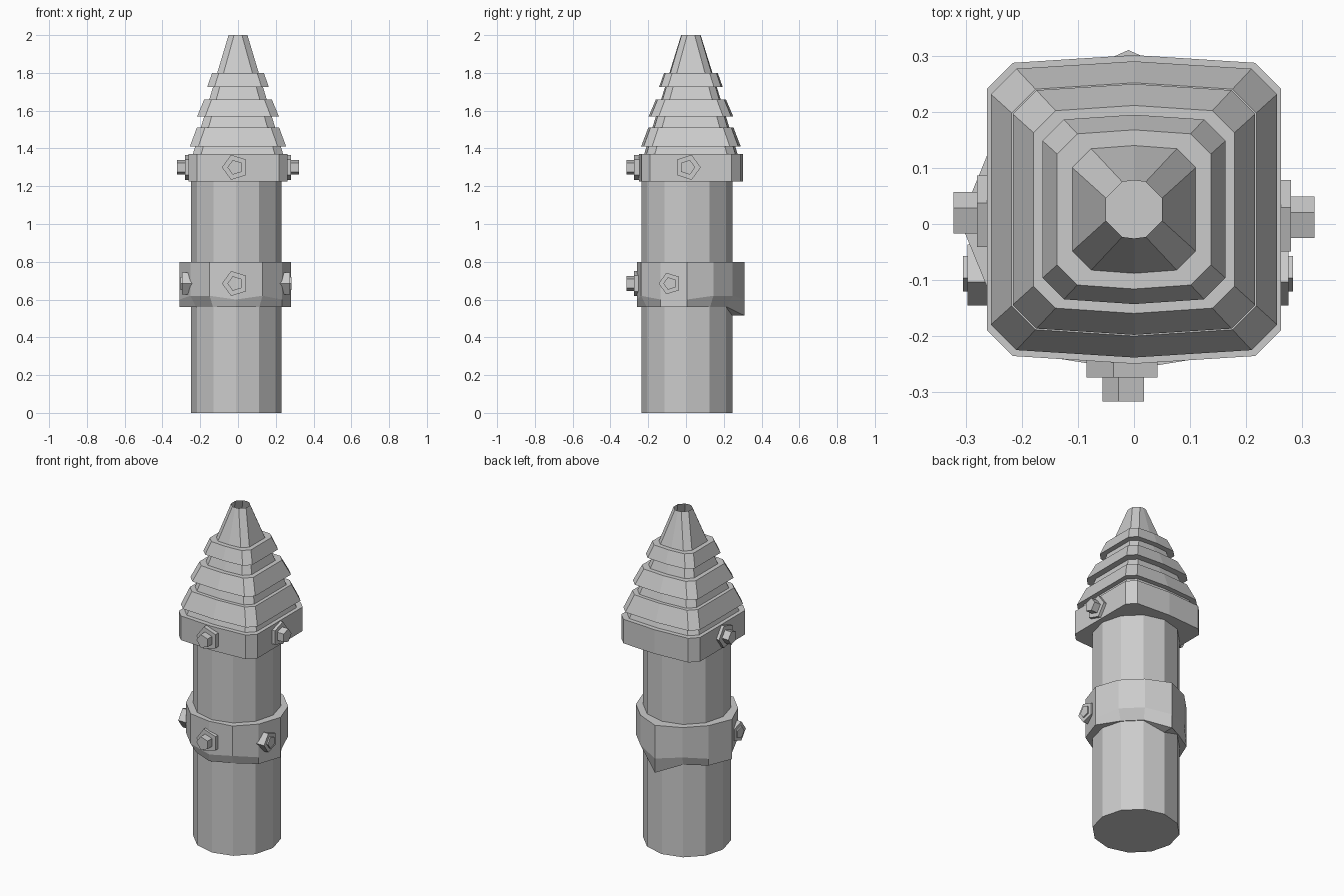
import bpy, bmesh, math
from mathutils import Vector

if "Cube" in bpy.data.objects:
    bpy.data.objects.remove(bpy.data.objects["Cube"], do_unlink=True)

grey = bpy.data.materials.new("light_grey")
grey.use_nodes = True
colour = (0.6, 0.6, 0.6, 1)
grey.diffuse_color = colour
grey.node_tree.nodes["Principled BSDF"].inputs["Base Color"].default_value = colour


def loft(name, rings, cap_start=True, cap_end=True):
    """Skin a stack of rings that share one vertex count."""
    bm = bmesh.new()
    loops = [[bm.verts.new(p) for p in ring] for ring in rings]
    n = len(loops[0])
    for a, b in zip(loops, loops[1:]):
        for i in range(n):
            j = (i + 1) % n
            bm.faces.new((a[i], a[j], b[j], b[i]))
    if cap_start:
        bm.faces.new(loops[0][::-1])
    if cap_end:
        bm.faces.new(loops[-1])
    bmesh.ops.recalc_face_normals(bm, faces=bm.faces)
    mesh = bpy.data.meshes.new(name)
    bm.to_mesh(mesh)
    bm.free()
    mesh.materials.append(grey)
    obj = bpy.data.objects.new(name, mesh)
    bpy.context.collection.objects.link(obj)
    return obj


def box_ring(hx, hy, z):
    """Chamfered rectangle, its front and back gently pointed."""
    c = 0.025 + 0.08 * hx
    y = hy * 0.95
    half = [(hx, y - c), (hx - c, y), (0, hy), (c - hx, y), (-hx, y - c)]
    return [(x, 0.026 + v, z) for x, v in half + [(-x, -v) for x, v in half]]


def round_ring(radii, heights):
    """Twelve-sided ring around the shaft axis."""
    return [(-0.01 + r * math.cos(math.radians(30 * i)),
             0.005 + r * math.sin(math.radians(30 * i)), z)
            for i, (r, z) in enumerate(zip(radii, heights))]


def bolt(name, base, out, point, steps):
    """Pentagon plate and head; steps are (radius, start, end) along out."""
    base, out, point = Vector(base), Vector(out), Vector(point)
    for part, (r, start, end) in zip(("plate", "head"), steps):
        rings = [[base + out * d
                  + point * r * math.cos(math.tau * i / 5)
                  + Vector((0, 0, r * math.sin(math.tau * i / 5)))
                  for i in range(5)] for d in (start, end)]
        loft(name + "_" + part, rings)


# Shaft
loft("shaft", [round_ring([0.24] * 12, [z] * 12) for z in (0, 1.3)])

# Upper collar
loft("upper_collar", [box_ring(0.262, 0.275, z) for z in (1.225, 1.37)])


# Stepped hollow spire: a straight core with three flared tiers
def core(z):
    h = 0.05 + 0.3 * (2 - z)
    return box_ring(h, h * 1.035, z)


rings = [core(1.37)]
for low, wide, high, narrow in ((1.41, 0.255, 1.51, 0.218),
                                (1.57, 0.216, 1.66, 0.179),
                                (1.725, 0.163, 1.8, 0.137)):
    rings += [core(low), box_ring(wide, wide * 1.035, low),
              box_ring(narrow, narrow * 1.035, high), core(high)]
rings.append(core(2))
loft("stepped_spire", rings, False, False)

# Lower clamp: full depth on its four sides, tapering in at the corners
outer, middle, edge, bottom = [], [], [], []
sides = {0: 0.29, 3: 0.305, 6: 0.3, 9: 0.265}
for i in range(12):
    r = sides.get(i, 0.28)
    corner = i in (1, 2, 4, 7, 8, 10)
    outer.append(r)
    middle.append(0.62 if corner else 0.6)
    edge.append(0.245 if corner else r)
    bottom.append(0.515 if i == 3 else 0.56)
loft("lower_clamp", [round_ring(outer, [0.8] * 12), round_ring(outer, middle),
                     round_ring(edge, bottom), round_ring([0.23] * 12, bottom)],
     True, False)

# Bolts
large = [(0.07, 0.2, 0.28), (0.041, 0.2, 0.322)]
bolt("collar_left_bolt", (0, 0.008, 1.3), (1, 0, 0), (0, 1, 0), large)
bolt("collar_right_bolt", (0, 0.016, 1.3), (-1, 0, 0), (0, 1, 0), large)
bolt("collar_front_bolt", (-0.015, 0.006, 1.3), (0, -1, 0), (-1, 0, 0), large)
bolt("clamp_front_bolt", (-0.015, 0.006, 0.685), (0, -1, 0), (-1, 0, 0), large)

# Half-sunk bolts on the clamp sides
for name, s, x in (("clamp_left_bolt", 1, 0.0), ("clamp_right_bolt", -1, -0.022)):
    bolt(name, (x, -0.085, 0.685), (s, 0, 0), (0, -1, 0),
         [(0.06, 0.2, 0.275), (0.035, 0.2, 0.283)])
